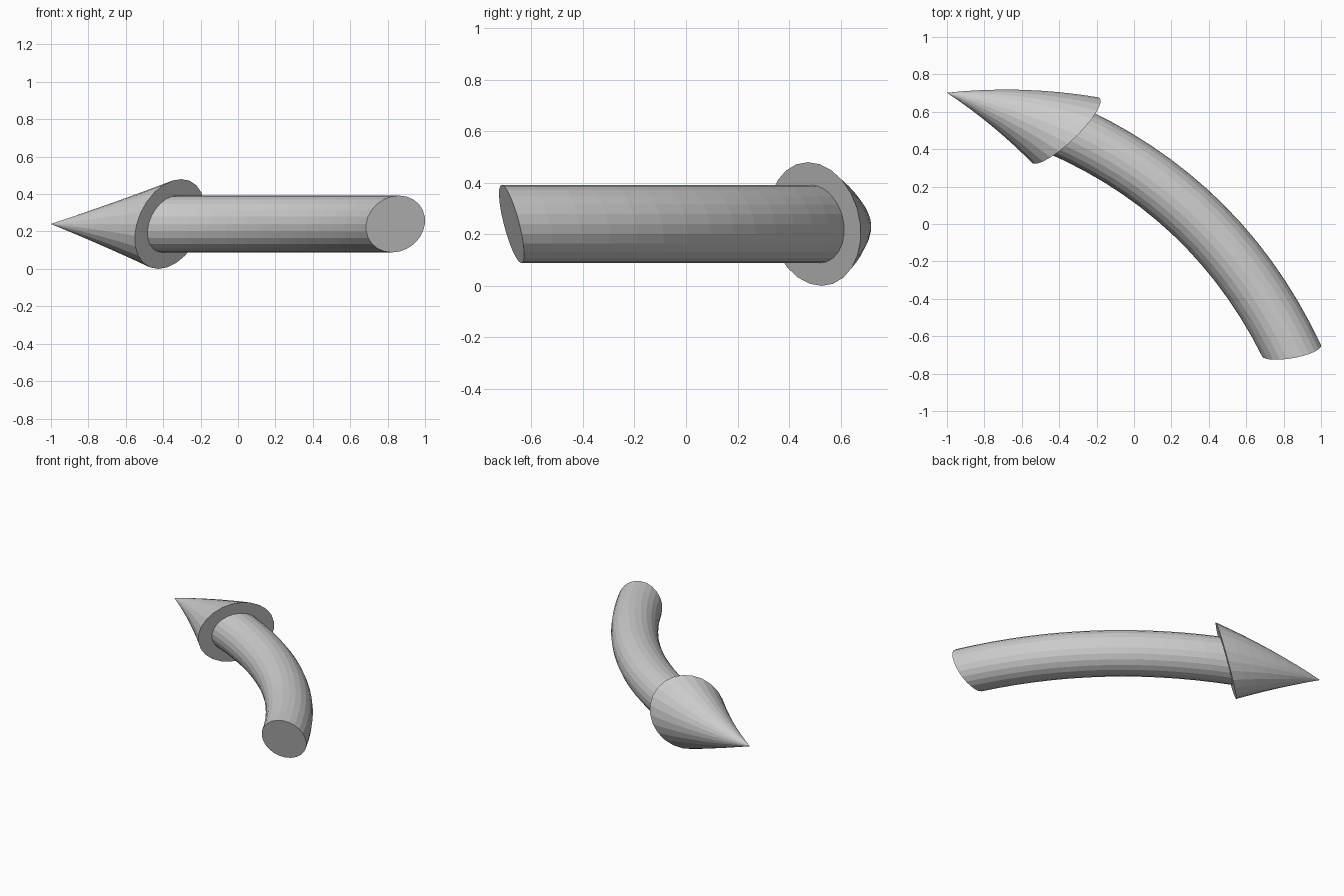
import bpy, bmesh
from math import sin, cos, pi, radians
from mathutils import Vector

if "Cube" in bpy.data.objects:
    bpy.data.objects.remove(bpy.data.objects["Cube"])

SIDES = 24
Z_MID = 0.24
LEAN = 0.28      # how far the sections lean back along the path


def sweep(name, path, angles, radii, heights, steps):
    """Sweep a leaning ellipse along a quadratic curve; zero radius ends in a point."""
    p0, p1, p2 = (Vector((x, y, Z_MID)) for x, y in path)
    bm = bmesh.new()
    rings = []
    for i in range(steps + 1):
        t = i / steps
        c = p0 * (1 - t) ** 2 + p1 * 2 * t * (1 - t) + p2 * t * t
        tangent = ((p1 - p0) * (1 - t) + (p2 - p1) * t).normalized()
        a = radians(angles[0] + (angles[1] - angles[0]) * t)
        r = radii[0] + (radii[1] - radii[0]) * t
        h = heights[0] + (heights[1] - heights[0]) * t
        if r < 1e-5:
            rings.append([bm.verts.new(c)])
            continue
        u = Vector((cos(a), sin(a), 0)) * r
        v = (Vector((0, 0, 1)) - tangent * LEAN) * h
        rings.append([bm.verts.new(c + u * cos(k * 2 * pi / SIDES) + v * sin(k * 2 * pi / SIDES))
                      for k in range(SIDES)])
    for lo, hi in zip(rings, rings[1:]):
        for k in range(SIDES):
            n = (k + 1) % SIDES
            if len(hi) == 1:
                bm.faces.new((lo[k], lo[n], hi[0]))
            else:
                bm.faces.new((lo[k], lo[n], hi[n], hi[k]))
    for ring in (rings[0], rings[-1]):
        if len(ring) > 1:
            bm.faces.new(ring)
    bmesh.ops.recalc_face_normals(bm, faces=bm.faces)
    mesh = bpy.data.meshes.new(name)
    bm.to_mesh(mesh)
    bm.free()
    obj = bpy.data.objects.new(name, mesh)
    bpy.context.collection.objects.link(obj)
    return obj


# Curved round shaft
sweep("arrow_shaft", [(0.842, -0.677), (0.452, 0.13), (-0.365, 0.50)],
      (11, 45), (0.16, 0.16), (0.152, 0.152), 14)

# Pointed head, bent along with the shaft
sweep("arrow_head", [(-0.365, 0.50), (-0.67, 0.632), (-1.0, 0.702)],
      (45, 63), (0.25, 0.0), (0.24, 0.0), 8)
